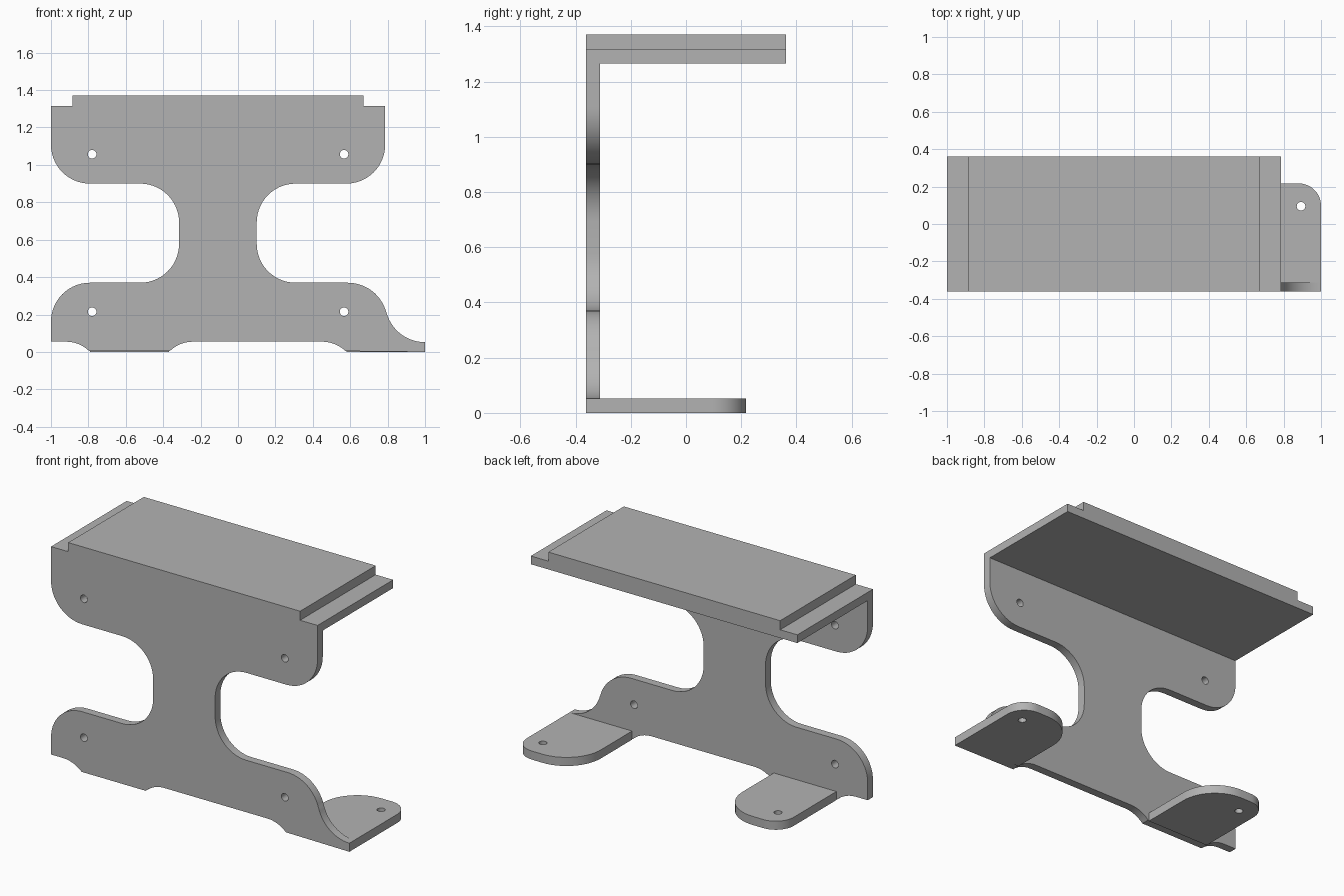
import bpy, bmesh
from math import sin, cos, radians
from mathutils import Matrix

cube = bpy.data.objects.get("Cube")
if cube:
    bpy.data.objects.remove(cube, do_unlink=True)

grey = bpy.data.materials.new("bare grey metal")
grey.use_nodes = True
colour = (0.45, 0.45, 0.45, 1)
grey.diffuse_color = colour
grey.node_tree.nodes["Principled BSDF"].inputs["Base Color"].default_value = colour


def arc(cx, cy, r, start, end, steps=14):
    angles = [radians(start + (end - start) * i / steps) for i in range(steps + 1)]
    return [(cx + r * cos(a), cy + r * sin(a)) for a in angles]


def hole(cx, cy, r=0.023):
    return arc(cx, cy, r, 0, 360, 24)[:-1]


def sheet(name, loops, thickness, matrix):
    """Fill an outline with holes, give it thickness, and place it."""
    curve = bpy.data.curves.new(name, "CURVE")
    curve.dimensions = "2D"
    curve.fill_mode = "BOTH"
    curve.extrude = thickness / 2
    for loop in loops:
        spline = curve.splines.new("POLY")
        spline.points.add(len(loop) - 1)
        for point, (x, y) in zip(spline.points, loop):
            point.co = (x, y, 0, 1)
        spline.use_cyclic_u = True
    source = bpy.data.objects.new(name + " outline", curve)
    mesh = bpy.data.meshes.new_from_object(source)
    bpy.data.objects.remove(source, do_unlink=True)
    bpy.data.curves.remove(curve)
    bm = bmesh.new()
    bm.from_mesh(mesh)
    bmesh.ops.remove_doubles(bm, verts=bm.verts, dist=0.0001)
    bmesh.ops.transform(bm, matrix=matrix, verts=bm.verts)
    bmesh.ops.recalc_face_normals(bm, faces=bm.faces)
    bm.to_mesh(mesh)
    bm.free()
    mesh.name = name
    mesh.materials.clear()
    mesh.materials.append(grey)
    obj = bpy.data.objects.new(name, mesh)
    bpy.context.collection.objects.link(obj)
    bpy.ops.object.select_all(action="DESELECT")
    obj.select_set(True)
    bpy.context.view_layer.objects.active = obj
    bpy.ops.object.shade_smooth_by_angle(angle=radians(30))
    return obj


def upright(y):
    return Matrix.Translation((0, y, 0)) @ Matrix.Rotation(radians(90), 4, "X")


FRONT, INNER, BACK = -0.362, -0.312, 0.362
LEFT, RIGHT = 0.787, -1.0
R = 0.208

# Stepped top edge shared by the front plate and the top slab
steps = [(LEFT, 1.315), (0.67, 1.315), (0.67, 1.37),
         (-0.885, 1.37), (-0.885, 1.315), (RIGHT, 1.315)]

# Front plate with a narrow waist and notched bottom edge
outline = steps[:]
outline += arc(RIGHT + R, 0.9 + R, R, 180, 270)
outline += arc(-0.315 - R, 0.9 - R, R, 90, 0)
outline += arc(-0.315 - R, 0.37 + R, R, 0, -90)
outline += arc(RIGHT + R, 0.37 - R, R, 90, 180)
outline += [(RIGHT, 0.055)]
outline += arc(-0.92, -0.125, 0.18, 90, 46, 6)
outline += arc(-0.24, -0.125, 0.18, 134, 90, 6)
outline += arc(0.45, -0.125, 0.18, 90, 46, 6)
outline += [(1.0, 0)]
outline += arc(1.0, 0.265, 0.213, 270, 195)
outline += arc(0.587, 0.157, 0.213, 15, 90)
outline += arc(0.1 + R, 0.37 + R, R, 270, 180)
outline += arc(0.1 + R, 0.9 - R, R, 180, 90)
outline += arc(LEFT - R, 0.9 + R, R, 270, 360)
screw_holes = [hole(x, z) for x in (-0.78, 0.567) for z in (0.215, 1.057)]
sheet("front_plate", [outline] + screw_holes, INNER - FRONT,
      upright((FRONT + INNER) / 2))

# Top slab with a raised middle
slab = steps + [(RIGHT, 1.265), (LEFT, 1.265)]
sheet("top_slab", [slab], BACK - INNER, upright((INNER + BACK) / 2))

# Mirrored feet, each with one small outer and one large inner corner
END, SMALL, LARGE, WIDTH = 0.217, 0.12, 0.23, 0.42
for name, outer, side in (("left_foot", 1.0, 1), ("right_foot", -0.79, -1)):
    foot = [(-WIDTH, INNER), (0, INNER)]
    foot += arc(-SMALL, END - SMALL, SMALL, 0, 90)
    foot += arc(-WIDTH + LARGE, END - LARGE, LARGE, 90, 180)
    loops = [[(outer + side * x, y) for x, y in loop]
             for loop in (foot, hole(-0.107, 0.095))]
    sheet(name, loops, 0.052, Matrix.Translation((0, 0, 0.026)))
